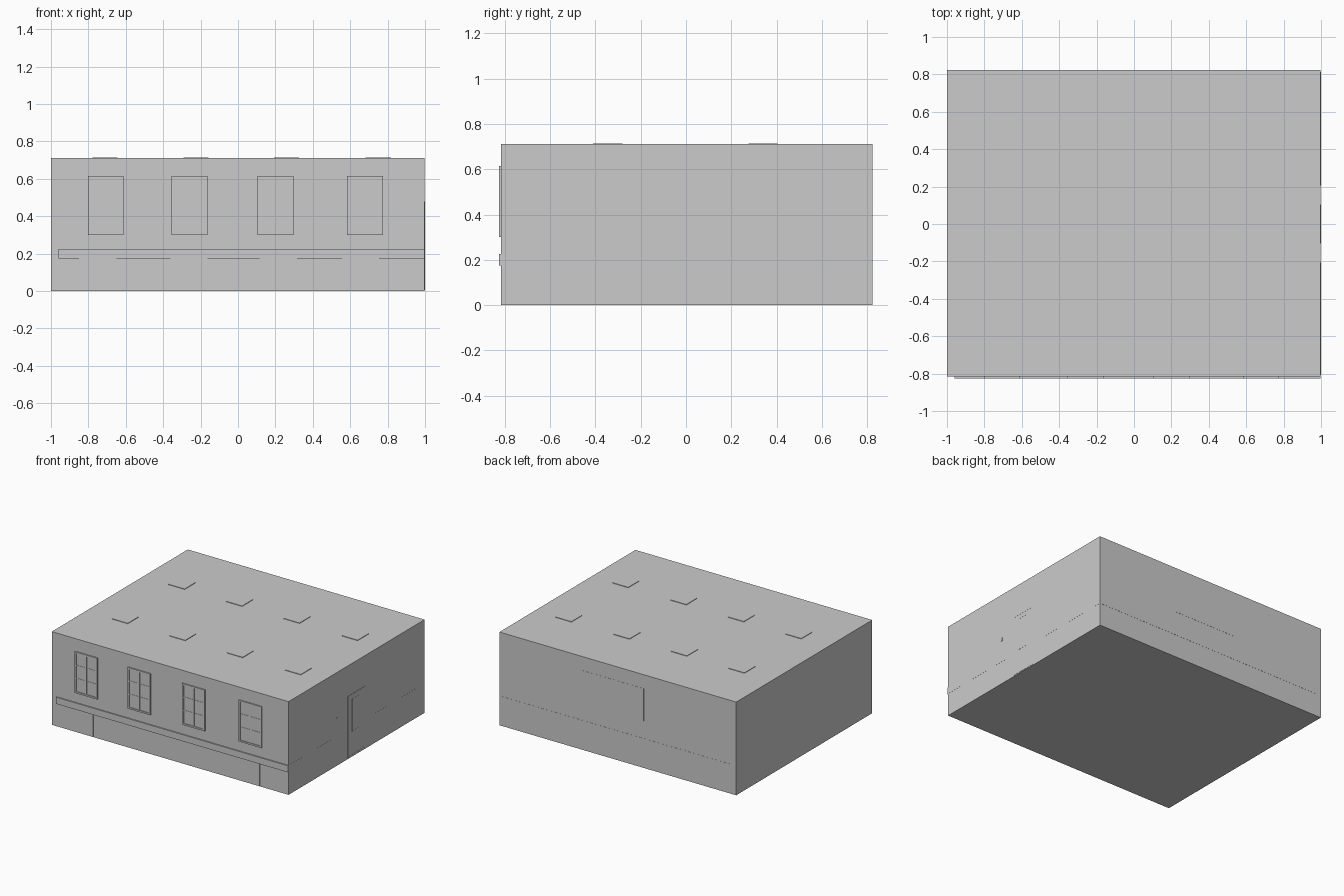
import bpy, bmesh
from mathutils import Matrix, Vector

if "Cube" in bpy.data.objects:
    bpy.data.objects.remove(bpy.data.objects["Cube"])

FRONT, BACK, SIDE, TOP = -0.816, 0.823, 0.998, 0.711


def add_box(bm, x0, x1, y0, y1, z0, z1):
    size = Matrix.Diagonal((x1 - x0, y1 - y0, z1 - z0, 1))
    mid = Matrix.Translation(Vector(((x0 + x1) / 2, (y0 + y1) / 2, (z0 + z1) / 2)))
    bmesh.ops.create_cube(bm, size=1, matrix=mid @ size)


def part(name, boxes):
    bm = bmesh.new()
    for b in boxes:
        add_box(bm, *b)
    mesh = bpy.data.meshes.new(name)
    bm.to_mesh(mesh)
    bm.free()
    obj = bpy.data.objects.new(name, mesh)
    bpy.context.collection.objects.link(obj)
    return obj


def frame(a0, a1, z0, z1, w):
    """Four bars (a0, a1, z0, z1) around an upright rectangle."""
    return [(a0, a0 + w, z0, z1), (a1 - w, a1, z0, z1),
            (a0 + w, a1 - w, z0, z0 + w), (a0 + w, a1 - w, z1 - w, z1)]


# Room shell: floor, ceiling and four thin walls
part("room_shell", [(-1, SIDE, FRONT, BACK, 0, TOP)])

# Front windows: outer frame, glass, centre post and glazing bars
for i, x in enumerate((-0.707, -0.26, 0.2, 0.678)):
    z0, z1, h = 0.30, 0.615, 0.096
    bars = [(a, b, -0.825, FRONT + 0.01, c, d)
            for a, b, c, d in frame(x - h, x + h, z0, z1, 0.012)]
    bars.append((x - 0.006, x + 0.006, -0.823, FRONT + 0.01, z0 + 0.012, z1 - 0.012))
    for z in (0.41, 0.51):
        for s in (-1, 1):
            a, b = sorted((x + s * 0.006, x + s * (h - 0.012)))
            bars.append((a, b, -0.821, FRONT + 0.01, z - 0.004, z + 0.004))
    part(f"window_frame_{i}", bars)
    part(f"window_glass_{i}",
         [(x - h + 0.012, x + h - 0.012, -0.819, FRONT + 0.005, z0 + 0.012, z1 - 0.012)])

# Heaters under the windows, let into the wall
for i, x in enumerate((-0.75, -0.262, 0.215, 0.655)):
    part(f"heater_{i}", [(x - 0.1, x + 0.1, FRONT - 0.001, FRONT + 0.03, 0.003, 0.175)])

# Wall rail around the room, broken at the door
part("front_rail", [(-0.96, SIDE, -0.825, FRONT + 0.01, 0.175, 0.225)])
part("back_rail", [(-0.96, SIDE - 0.01, BACK - 0.01, BACK + 0.001, 0.175, 0.225)])
part("right_rail", [(SIDE - 0.01, SIDE + 0.0005, a, b, 0.175, 0.225)
                    for a, b in ((FRONT + 0.01, -0.205), (0.205, BACK - 0.01))])

# Door in the right wall with its narrow glass panel and a switch beside it
part("door_frame", [(SIDE - 0.01, 1.0, a, b, c, d)
                    for a, b, c, d in frame(-0.105, 0.105, 0.006, 0.478, 0.012)])
part("door_panel", [(SIDE - 0.01, SIDE + 0.001, -0.093, 0.093, 0.018, 0.466)])
part("door_glass_frame", [(SIDE - 0.01, 1.0, a, b, c, d)
                          for a, b, c, d in frame(-0.05, 0.03, 0.19, 0.44, 0.006)])
part("light_switch", [(SIDE - 0.005, 1.0, -0.245, -0.23, 0.34, 0.365)])

# Board on the back wall
part("wall_board", [(-0.22, 0.31, BACK - 0.01, BACK + 0.001, 0.36, 0.605)])

# Eight ceiling lights whose housings show on the roof
for j, y in enumerate((-0.345, 0.34)):
    for i, x in enumerate((-0.71, -0.225, 0.26, 0.75)):
        part(f"ceiling_light_{j}_{i}",
             [(x - 0.067, x + 0.067, y - 0.065, y + 0.065, TOP - 0.01, TOP + 0.004)])
